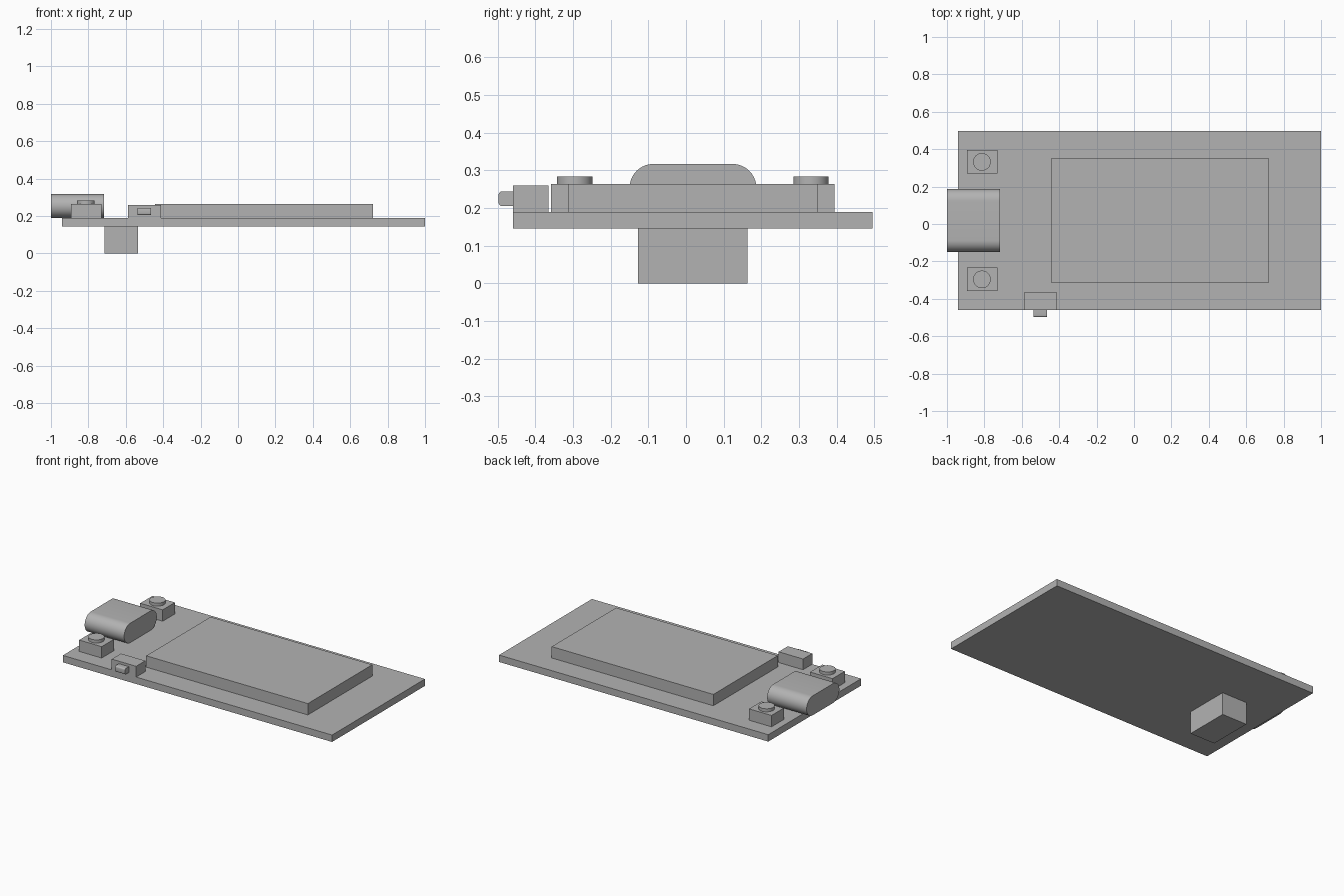
import bpy
import bmesh
import math
from mathutils import Matrix, Vector

if "Cube" in bpy.data.objects:
    bpy.data.objects.remove(bpy.data.objects["Cube"], do_unlink=True)

# One plain grey for every part
GREY = (0.45, 0.45, 0.45, 1)
grey = bpy.data.materials.new("plain grey")
grey.use_nodes = True
grey.diffuse_color = GREY
grey.node_tree.nodes["Principled BSDF"].inputs["Base Color"].default_value = GREY


def finish(name, bm, smooth=False):
    bmesh.ops.recalc_face_normals(bm, faces=bm.faces)
    mesh = bpy.data.meshes.new(name)
    bm.to_mesh(mesh)
    bm.free()
    obj = bpy.data.objects.new(name, mesh)
    bpy.context.collection.objects.link(obj)
    mesh.materials.append(grey)
    if smooth:
        bpy.ops.object.select_all(action="DESELECT")
        obj.select_set(True)
        bpy.context.view_layer.objects.active = obj
        bpy.ops.object.shade_smooth_by_angle(angle=math.radians(35))
    return obj


def box_mesh(low, high):
    low, high = Vector(low), Vector(high)
    bm = bmesh.new()
    bmesh.ops.create_cube(bm, size=1, matrix=Matrix.Translation((low + high) / 2)
                          @ Matrix.Diagonal((*(high - low), 1)))
    return bm


def box(name, low, high):
    return finish(name, box_mesh(low, high))


BASE, TOP = 0.145, 0.19

# Circuit board, screen and the connector underneath
box("circuit_board", (-0.94, -0.46, BASE), (1, 0.496, TOP))
box("display_screen", (-0.443, -0.312, TOP), (0.722, 0.351, 0.264))
box("bottom_connector", (-0.714, -0.127, 0), (-0.535, 0.163, BASE))

# Push buttons on both sides of the port
for side, y in (("right", -0.296), ("left", 0.332)):
    box(side + "_button_base", (-0.893, y - 0.063, TOP), (-0.731, y + 0.063, 0.264))
    bm = bmesh.new()
    bmesh.ops.create_cone(bm, cap_ends=True, segments=48, radius1=0.047, radius2=0.047,
                          depth=0.02, matrix=Matrix.Translation((-0.813, y, 0.274)))
    finish(side + "_button_cap", bm, smooth=True)

# Cable port: a stadium profile extruded along x, overhanging the board edge
bm = bmesh.new()
radius, middle, steps = 0.0632, 0.2538, 20
ring = []
for center, start in ((0.187 - radius, -90), (-0.15 + radius, 90)):
    for i in range(steps + 1):
        a = math.radians(start + 180 * i / steps)
        ring.append(bm.verts.new((-1, center + radius * math.cos(a),
                                  middle + radius * math.sin(a))))
face = bm.faces.new(ring)
new = bmesh.ops.extrude_face_region(bm, geom=[face], use_keep_orig=True)
bmesh.ops.translate(bm, vec=(0.284, 0, 0),
                    verts=[v for v in new["geom"] if isinstance(v, bmesh.types.BMVert)])
finish("cable_port", bm, smooth=True)

# Slide switch with a knob rounded at its tip
box("switch_body", (-0.588, -0.46, TOP), (-0.412, -0.365, 0.26))
bm = box_mesh((-0.537, -0.498, 0.205), (-0.465, -0.46, 0.244))
tip = [e for e in bm.edges
       if all(v.co.y < -0.49 for v in e.verts)
       and abs(e.verts[0].co.x - e.verts[1].co.x) > 0.01]
bmesh.ops.bevel(bm, geom=tip, offset=0.009, segments=4, profile=0.5, affect="EDGES")
finish("switch_knob", bm, smooth=True)
